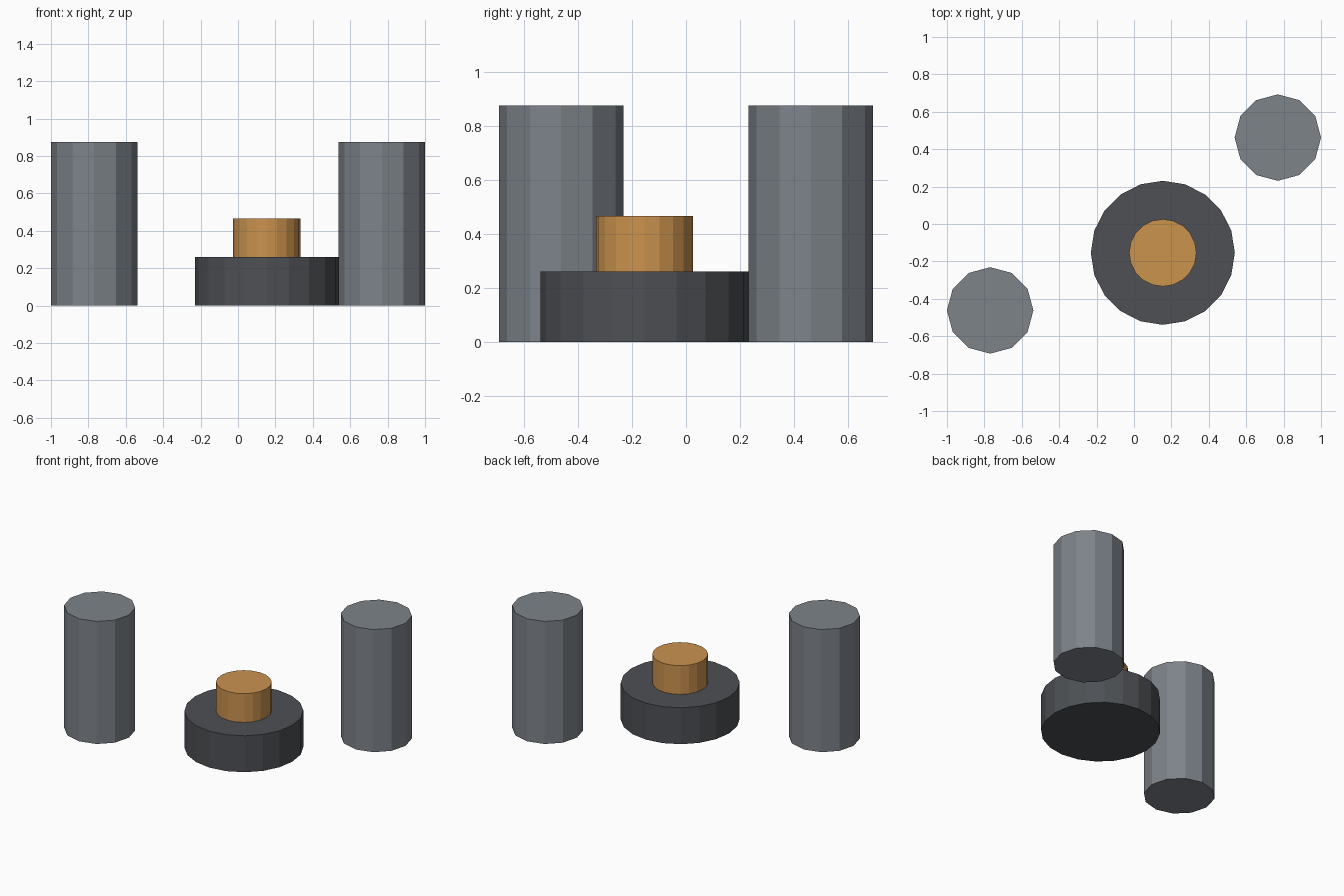
import bpy
import bmesh
import math

if "Cube" in bpy.data.objects:
    bpy.data.objects.remove(bpy.data.objects["Cube"])


def srgb(r, g, b):
    def lin(c):
        c /= 255
        return c / 12.92 if c <= 0.04045 else ((c + 0.055) / 1.055) ** 2.4
    return (lin(r), lin(g), lin(b), 1.0)


def material(name, rgb):
    m = bpy.data.materials.new(name)
    m.diffuse_color = srgb(*rgb)
    m.use_nodes = True
    m.node_tree.nodes["Principled BSDF"].inputs["Base Color"].default_value = m.diffuse_color
    return m


steel = material("steel grey", (125, 131, 138))
dark = material("dark grey", (77, 80, 84))
orange = material("copper orange", (203, 147, 79))


def cylinder(name, x, y, radius, z0, z1, sides, mat):
    """Flat-faced upright cylinder with its first corner on +x."""
    bm = bmesh.new()
    ring = [bm.verts.new((x + radius * math.cos(2 * math.pi * i / sides),
                          y + radius * math.sin(2 * math.pi * i / sides), z0))
            for i in range(sides)]
    base = bm.faces.new(ring)
    top = bmesh.ops.extrude_face_region(bm, geom=[base], use_keep_orig=True)
    verts = [v for v in top["geom"] if isinstance(v, bmesh.types.BMVert)]
    bmesh.ops.translate(bm, verts=verts, vec=(0, 0, z1 - z0))
    bmesh.ops.recalc_face_normals(bm, faces=bm.faces)
    mesh = bpy.data.meshes.new(name)
    bm.to_mesh(mesh)
    bm.free()
    mesh.materials.append(mat)
    obj = bpy.data.objects.new(name, mesh)
    bpy.context.collection.objects.link(obj)


# Two tall posts on opposite corners
for name, s in (("left_post", -1), ("right_post", 1)):
    cylinder(name, 0.769 * s, 0.462 * s, 0.231, 0, 0.875, 12, steel)

# Wide low base with a button on top
cylinder("button_base", 0.154, -0.154, 0.385, 0, 0.26, 20, dark)
cylinder("button", 0.154, -0.154, 0.18, 0.26, 0.465, 20, orange)
